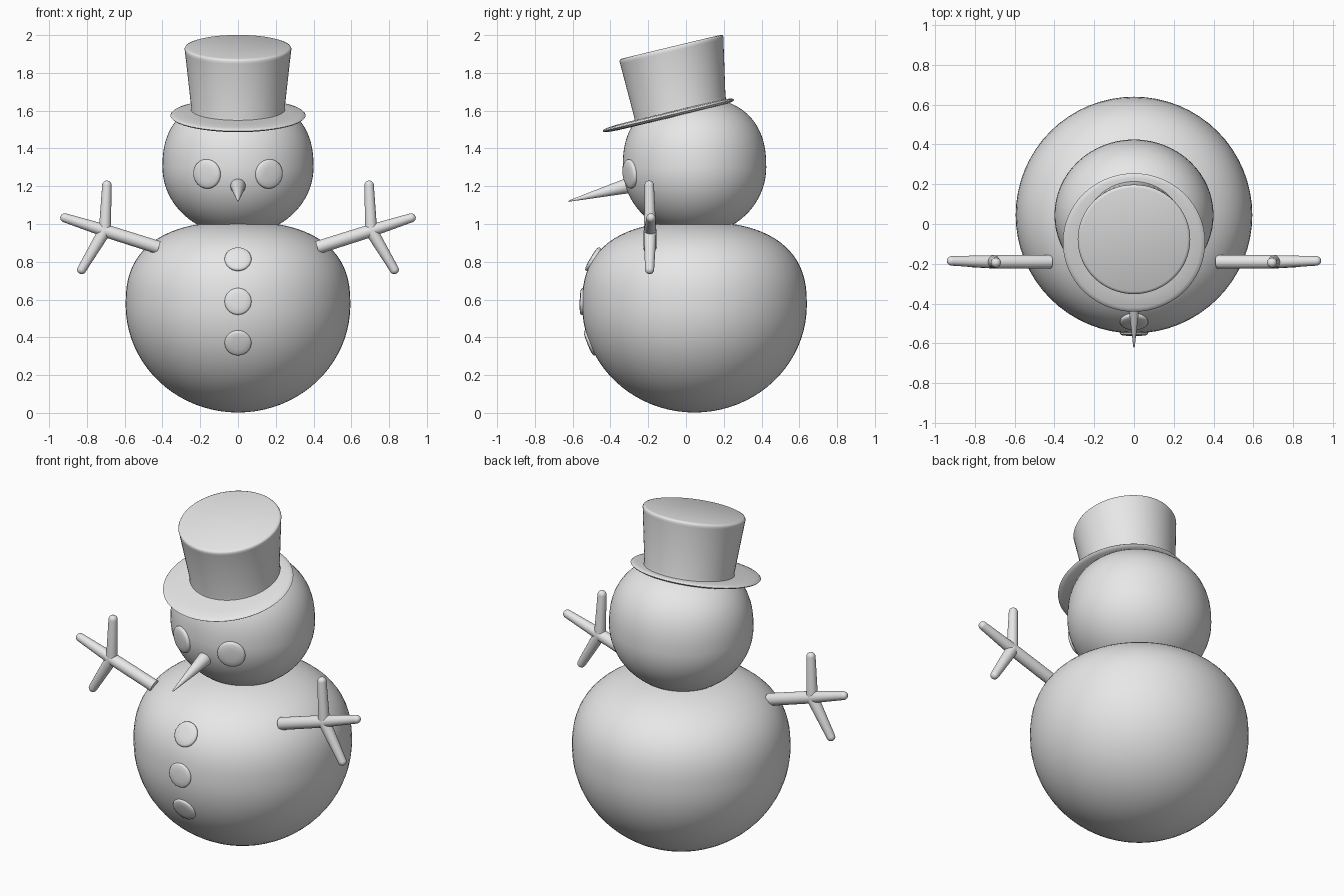
import bpy, bmesh, math
from math import sin, cos, pi, radians
from mathutils import Matrix, Vector

cube = bpy.data.objects.get("Cube")
if cube:
    bpy.data.objects.remove(cube)

grey = bpy.data.materials.new("light_grey")
grey.use_nodes = True
grey.diffuse_color = (0.8, 0.8, 0.8, 1)
grey.node_tree.nodes["Principled BSDF"].inputs["Base Color"].default_value = (0.8, 0.8, 0.8, 1)


def lathe(name, profile, matrix=Matrix(), steps=48, sharp=40):
    """Spin a (radius, height) profile about z, then place it with a matrix."""
    bm = bmesh.new()
    verts = [bm.verts.new((r, 0, z)) for r, z in profile]
    edges = [bm.edges.new(pair) for pair in zip(verts, verts[1:])]
    bmesh.ops.spin(bm, geom=verts + edges, cent=(0, 0, 0), axis=(0, 0, 1),
                   angle=2 * pi, steps=steps, use_merge=True)
    bmesh.ops.remove_doubles(bm, verts=bm.verts[:], dist=0.0001)
    bm.transform(matrix)
    bmesh.ops.recalc_face_normals(bm, faces=bm.faces[:])
    mesh = bpy.data.meshes.new(name)
    bm.to_mesh(mesh)
    bm.free()
    mesh.materials.append(grey)
    ob = bpy.data.objects.new(name, mesh)
    bpy.context.collection.objects.link(ob)
    bpy.ops.object.select_all(action='DESELECT')
    ob.select_set(True)
    bpy.context.view_layer.objects.active = ob
    bpy.ops.object.shade_smooth_by_angle(angle=radians(sharp))
    return ob


def aim(point, direction):
    """Matrix that moves to a point and turns z along a direction."""
    turn = Vector(direction).to_track_quat('Z', 'Y').to_matrix().to_4x4()
    return Matrix.Translation(point) @ turn


def ball_profile(radius, low, high, power, n=40):
    """Half outline: round below, squarer above the widest point."""
    points = []
    for i in range(n + 1):
        a = -pi / 2 + pi * i / n
        c, s = max(cos(a), 0), sin(a)
        if s < 0:
            points.append((radius * c, low * s))
        else:
            points.append((radius * c ** (2 / power), high * s ** (2 / power)))
    return points


def rod(name, start, end, r1, r2):
    """Tapered stick with a rounded tip."""
    start, end = Vector(start), Vector(end)
    length = (end - start).length
    tip = [(r2 * cos(a), length - r2 + r2 * sin(a))
           for a in (i * pi / 12 for i in range(6))]
    profile = [(0, 0), (r1, 0)] + tip + [(0, length)]
    return lathe(name, profile, aim(start, end - start), steps=20)


# Snow balls
CENTRE_Y = 0.045
lathe("body", ball_profile(0.595, 0.57, 0.44, 2.5),
      Matrix.Translation((0, CENTRE_Y, 0.572)), 64)
lathe("head", ball_profile(0.40, 0.36, 0.37, 2.4),
      Matrix.Translation((0, CENTRE_Y, 1.30)) @ Matrix.Diagonal((1, 0.95, 1, 1)), 64)

# Hat, tilted towards the front
hat = Matrix.Translation((0, -0.093, 1.575)) @ Matrix.Rotation(radians(13.5), 4, 'X')
lathe("hat_brim", [(0, -0.016), (0.28, -0.014), (0.335, -0.011), (0.352, -0.006),
                   (0.358, 0), (0.352, 0.006), (0.335, 0.011), (0.28, 0.016), (0, 0.018)],
      hat, 64)
lean = Matrix.Translation((0, 0.067, 0))
lean[1][2] = 0.09
lathe("hat_crown", [(0, 0), (0.252, 0), (0.248, 0.03), (0.281, 0.325), (0.283, 0.338),
                    (0.279, 0.346), (0.268, 0.350), (0, 0.350)], hat @ lean, 64, 50)

# Eyes and buttons are shallow domed discs
def disc(name, point, direction, radius, height):
    dome = [(0, -0.03), (0.92, -0.03), (1, 0), (0.96, 0.4), (0.85, 0.7), (0.5, 0.95), (0, 1)]
    lathe(name, [(r * radius, z * height if z >= 0 else z) for r, z in dome],
          aim(point, direction), 32, 60)

for side, label in ((1, "left"), (-1, "right")):
    disc(label + "_eye", (side * 0.165, -0.299, 1.265), (side * 0.4, -0.92, -0.1), 0.078, 0.016)

for label, y, z, tilt in (("top", -0.494, 0.815, 31), ("middle", -0.55, 0.59, 2),
                          ("bottom", -0.51, 0.37, -22)):
    t = radians(tilt)
    disc(label + "_button", (0, y, z), (0, -cos(t), sin(t)), 0.071, 0.013)

# Carrot nose
nose_dir = Vector((0, -0.325, -0.085))
lathe("nose", [(0, 0), (0.036, 0), (0.041, 0.012), (0.037, 0.04),
               (0.004, 0.325), (0, 0.336)], aim((0, -0.3, 1.205), nose_dir), 32)

# Stick arms with three fingers each
for side, label in ((1, "left"), (-1, "right")):
    def at(x, z, y=-0.19):
        return (side * x, y, z)
    wrist = at(0.705, 0.965)
    rod(label + "_arm", at(0.42, 0.875), at(0.73, 0.973), 0.035, 0.034)
    rod(label + "_outer_finger", wrist, at(0.94, 1.04, -0.185), 0.033, 0.024)
    rod(label + "_upper_finger", wrist, at(0.693, 1.23, -0.195), 0.032, 0.025)
    rod(label + "_lower_finger", wrist, at(0.84, 0.738, -0.193), 0.034, 0.024)
